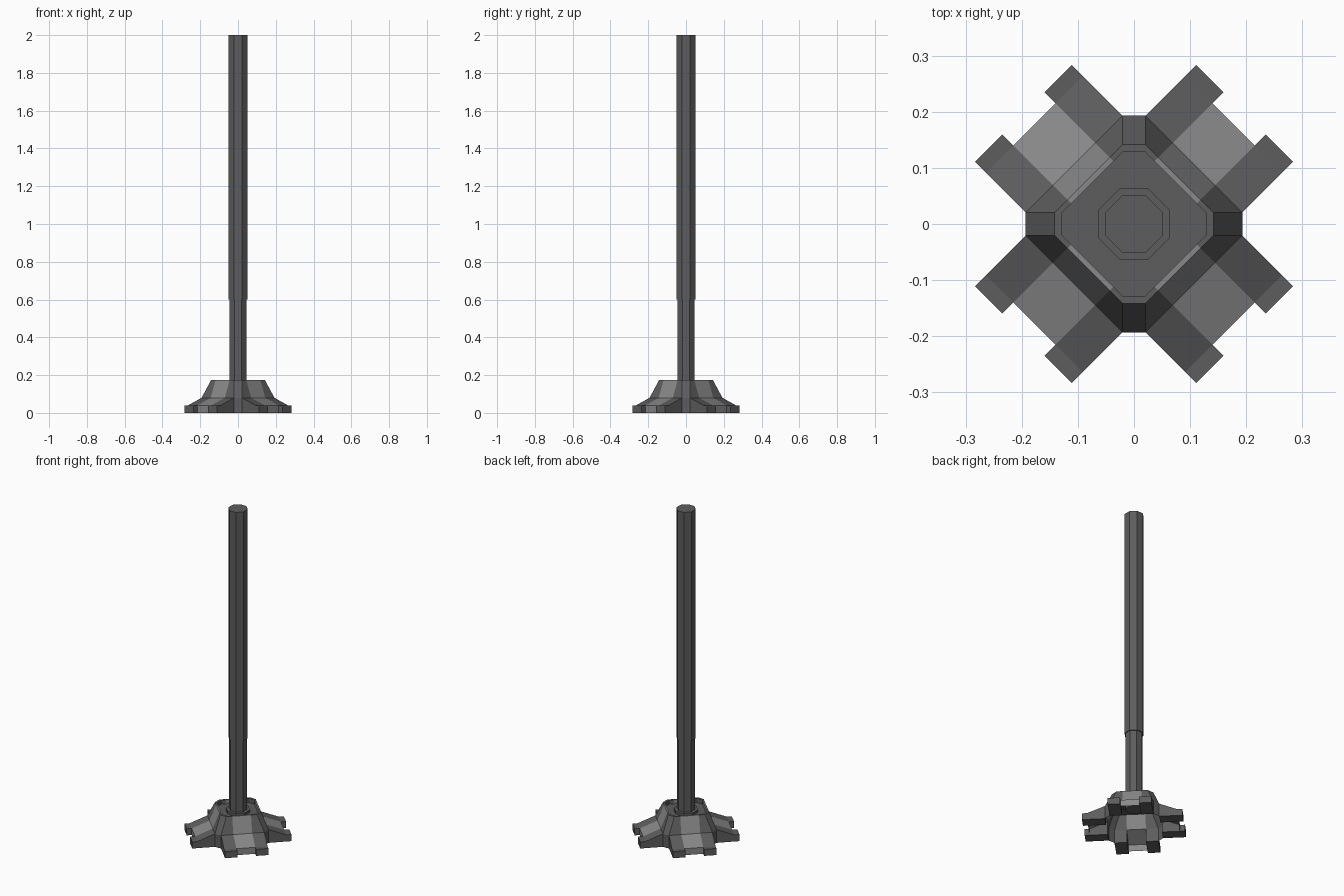
import bpy, bmesh, math
from mathutils import Vector

if "Cube" in bpy.data.objects:
    bpy.data.objects.remove(bpy.data.objects["Cube"])

def material(name, v):
    m = bpy.data.materials.new(name)
    m.diffuse_color = (v, v, v, 1)
    m.use_nodes = True
    m.node_tree.nodes["Principled BSDF"].inputs["Base Color"].default_value = m.diffuse_color
    return m

dark = material("dark grey metal", 0.11)
light = material("light grey panel", 0.25)

def finish(name, bm):
    me = bpy.data.meshes.new(name)
    bmesh.ops.remove_doubles(bm, verts=bm.verts, dist=1e-5)
    bmesh.ops.recalc_face_normals(bm, faces=bm.faces)
    bm.to_mesh(me)
    bm.free()
    me.materials.append(dark)
    me.materials.append(light)
    ob = bpy.data.objects.new(name, me)
    bpy.context.collection.objects.link(ob)
    return ob

def octagon_lathe(name, rows):
    """Closed eight-sided solid from (apothem, z) rows, flats facing the axes."""
    bm = bmesh.new()
    rings = []
    for a, z in rows:
        r = a / math.cos(math.pi / 8)
        rings.append([bm.verts.new((r * math.cos((k + .5) * math.pi / 4),
                                    r * math.sin((k + .5) * math.pi / 4), z)) for k in range(8)])
    for lo, hi in zip(rings, rings[1:]):
        for k in range(8):
            bm.faces.new((lo[k], lo[(k + 1) % 8], hi[(k + 1) % 8], hi[k]))
    bm.faces.new(rings[0][::-1])
    bm.faces.new(rings[-1])
    return finish(name, bm)

# Pole: slimmer lower pipe inside a wider upper tube, with a collar in the base
octagon_lathe("lower_pole", [(.046, .12), (.046, .62)])
octagon_lathe("upper_pole", [(.051, .60), (.051, 2.0)])
octagon_lathe("pole_collar", [(.063, .14), (.063, .165)])

# Base shell: rows of (outward distance, half width, height) for each diagonal side
ROWS = [(.105, .076, .15), (.105, .076, .175), (.1145, .086, .175),
        (.151, .122, .08), (.251, .122, .04)]
W = .053          # half width of the light centre panel
TIP, H = .279, .04

def diag(q, u, v, z):
    a = math.pi / 4 + q * math.pi / 2
    return Vector((u * math.cos(a) - v * math.sin(a), u * math.sin(a) + v * math.cos(a), z))

def face(bm, pts, mat=0):
    f = bm.faces.new([bm.verts.new(p) for p in pts])
    f.material_index = mat

shell = bmesh.new()
for q in range(4):
    # sloping sides with light centre panels
    for (u0, h0, z0), (u1, h1, z1) in zip(ROWS, ROWS[1:]):
        for a0, b0, a1, b1, m in ((-h0, -W, -h1, -W, 0), (-W, W, -W, W, 1), (W, h0, W, h1, 0)):
            if u1 > .2 and m == 0:
                continue          # covered by the foot bars
            face(shell, (diag(q, u0, a0, z0), diag(q, u1, a1, z1),
                         diag(q, u1, b1, z1), diag(q, u0, b0, z0)), m)
    # front of the light panel
    face(shell, [diag(q, .251, v, z) for v, z in ((-W, 0), (W, 0), (W, H), (-W, H))], 1)
    # narrow corner faces between neighbouring sides, down to the ground
    corner = ROWS[:4] + [(.151, .122, 0)]
    for (u0, h0, z0), (u1, h1, z1) in zip(corner, corner[1:]):
        n = (q + 1) % 4
        face(shell, (diag(q, u0, h0, z0), diag(q, u1, h1, z1),
                     diag(n, u1, -h1, z1), diag(n, u0, -h0, z0)))
# recess floor
u, h, z = ROWS[0]
face(shell, [diag(q, u, s * h, z) for q in range(4) for s in (-1, 1)])
finish("base_shell", shell)

# Foot bars: a pair on every diagonal, sloping to a flat tip
side = [(.151, 0), (TIP, 0), (TIP, H), (.251, H), (.151, .08)]
for q in range(4):
    for s in (-1, 1):
        bm = bmesh.new()
        inner = [diag(q, u, s * W, z) for u, z in side]
        outer = [diag(q, u, s * .122, z) for u, z in side]
        face(bm, inner)
        face(bm, outer)
        for k in range(5):
            j = (k + 1) % 5
            face(bm, (inner[k], inner[j], outer[j], outer[k]))
        finish(f"foot_bar_{q + 1}_{'left' if s > 0 else 'right'}", bm)
